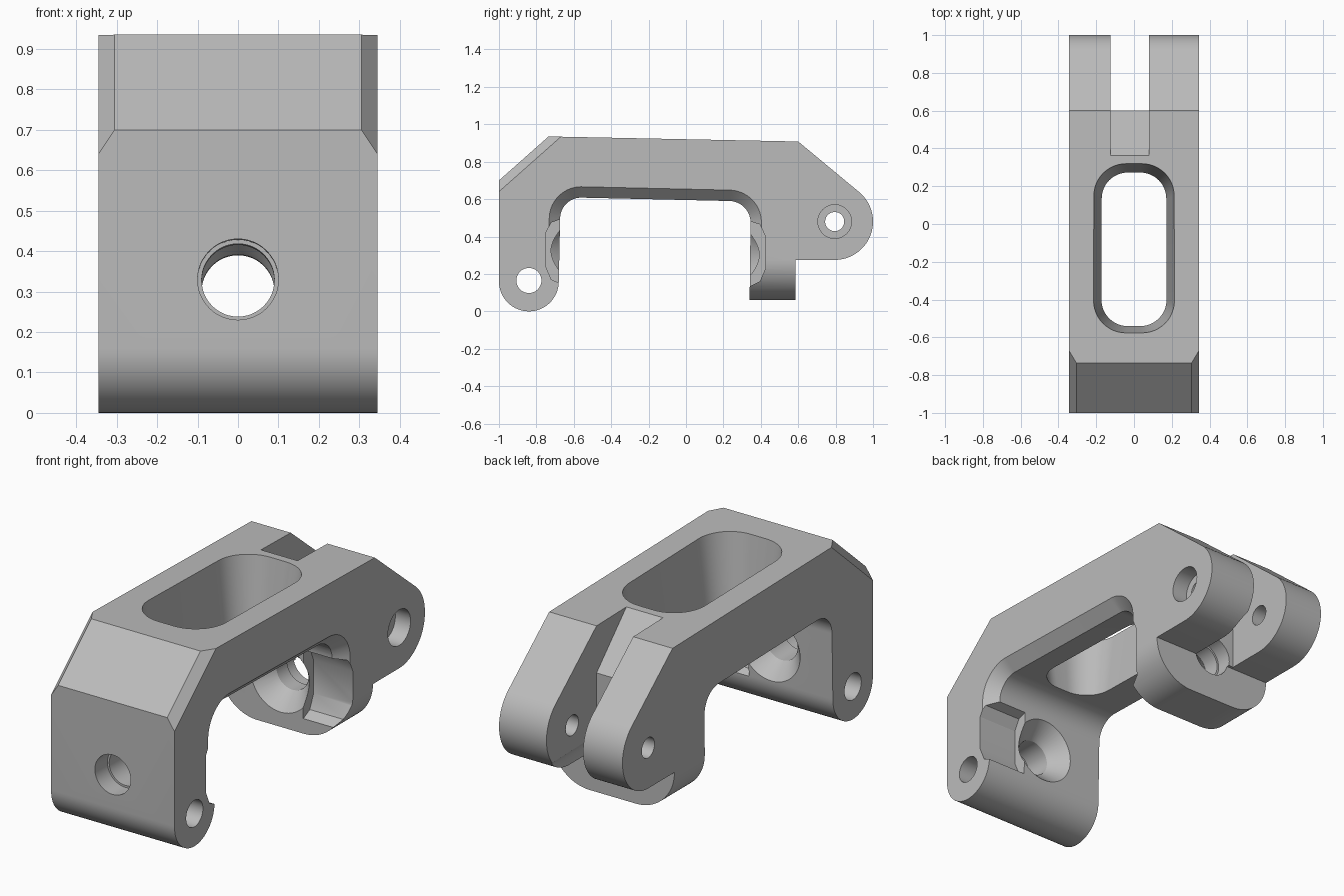
import bpy
import bmesh
from math import cos, sin, pi, radians
from mathutils import Vector

cube = bpy.data.objects.get("Cube")
if cube:
    bpy.data.objects.remove(cube)

HALF = 0.345  # half width of the bracket


def arc(cu, cv, r, a0, a1, n=20):
    """Points on an arc, angles in degrees."""
    steps = [radians(a0 + (a1 - a0) * i / n) for i in range(n + 1)]
    return [(cu + r * cos(a), cv + r * sin(a)) for a in steps]


def loft(name, loops):
    """Closed solid through matching loops of points."""
    bm = bmesh.new()
    rings = [[bm.verts.new(p) for p in loop] for loop in loops]
    n = len(rings[0])
    for a, b in zip(rings, rings[1:]):
        for i in range(n):
            j = (i + 1) % n
            bm.faces.new((a[i], a[j], b[j], b[i]))
    bm.faces.new(rings[0])
    bm.faces.new(rings[-1])
    bmesh.ops.recalc_face_normals(bm, faces=bm.faces[:])
    mesh = bpy.data.meshes.new(name)
    bm.to_mesh(mesh)
    bm.free()
    obj = bpy.data.objects.new(name, mesh)
    bpy.context.scene.collection.objects.link(obj)
    return obj


def prism_x(name, profile, x0, x1):
    return loft(name, [[(x, y, z) for y, z in profile] for x in (x0, x1)])


def prism_y(name, profile, y0, y1):
    return loft(name, [[(x, y, z) for x, z in profile] for y in (y0, y1)])


def rod_x(name, y, z, sections):
    """Stepped round cutter along x; sections are (x, radius)."""
    return loft(name, [[(x, u, v) for u, v in arc(y, z, r, 0, 360, 48)[:-1]]
                       for x, r in sections])


# Bracket side outline
outline = [(-1, 0.7), (-0.735, 0.935), (0.6, 0.908)]
outline += arc(0.795, 0.48, 0.205, 52, -90, 32)
outline += [(0.585, 0.275), (0.585, 0.06), (0.34, 0.06)]
outline += arc(0.23, 0.475, 0.115, 0, 90)
outline += arc(-0.56, 0.495, 0.113, 90, 180)
outline += arc(-0.84, 0.16, 0.16, 0, -180, 32)
body = prism_x("bracket_body", outline, -HALF, HALF)

# Corner chamfers beside the sloped front face
bm = bmesh.new()
bm.from_mesh(body.data)
for s in (-1, 1):
    point = Vector((s * 0.305, -1, 0.7))
    normal = Vector((s * 0.0159, -0.0094, 0.0106)).normalized()
    cut = bmesh.ops.bisect_plane(
        bm, geom=bm.verts[:] + bm.edges[:] + bm.faces[:], dist=1e-6,
        plane_co=point, plane_no=normal, clear_outer=True)
    edges = [e for e in cut["geom_cut"] if isinstance(e, bmesh.types.BMEdge)]
    bmesh.ops.holes_fill(bm, edges=edges, sides=0)
bmesh.ops.recalc_face_normals(bm, faces=bm.faces[:])
bm.to_mesh(body.data)
bm.free()

cutters = []


# Tapered rounded window in the top
def window_loop(z):
    t = (z - 0.6) / 0.32
    hx, y0, y1, r = 0.172 + 0.041 * t, -0.54 - 0.035 * t, 0.275 + 0.045 * t, 0.14 + 0.03 * t
    pts = (arc(hx - r, y1 - r, r, 0, 90, 12) + arc(r - hx, y1 - r, r, 90, 180, 12)
           + arc(r - hx, y0 + r, r, 180, 270, 12) + arc(hx - r, y0 + r, r, 270, 360, 12))
    return [(x, y, z) for x, y in pts]


cutters.append(loft("window_cutter", [window_loop(0.5), window_loop(1.0)]))

# Fork slot with a sloped floor
slot = [(0.33, 0.945), (0.6, 0.67), (0.6, 0.2), (1.1, 0.2), (1.1, 0.945)]
cutters.append(prism_x("fork_slot_cutter", slot, -0.125, 0.08))


# Flared edge of the inner opening, on one side only
def flare_loop(x, d):
    pts = arc(0.23, 0.475, 0.115 + d, 0, 90) + arc(-0.56, 0.495, 0.113 + d, 90, 180)
    pts = [(0.345 + d, 0.33)] + pts + [(-0.673 - d, 0.33)]
    return [(x, y, z) for y, z in pts]


cutters.append(loft("flare_cutter", [flare_loop(0.28, -0.005), flare_loop(0.355, 0.068)]))

# Rounded lower corners of the rear tab
for s in (-1, 1):
    corner = [(s * x, z) for x, z in arc(0.13, 0.275, 0.215, 0, -90)]
    corner += [(s * 0.13, 0), (s * 0.4, 0), (s * 0.4, 0.275)]
    cutters.append(prism_y("tab_corner_cutter", corner, 0.3, 0.6))

# Screw bore through both legs, countersunk on the inner faces
bore = [(-1.1, 0.1), (-0.9, 0.1), (-0.9, 0.09), (-0.765, 0.09), (-0.75, 0.1),
        (-0.67, 0.17), (0.34, 0.17), (0.42, 0.1), (0.435, 0.09),
        (0.52, 0.09), (0.52, 0.1), (1.1, 0.1)]
cutters.append(loft("bore_cutter", [
    [(x, y, z) for x, z in arc(0, 0.33 - 0.02 * (y + 1), r, 0, 360, 48)[:-1]]
    for y, r in bore]))

# Side pockets leading to the countersinks
pocket = [(-0.675, 0.15), (-0.72, 0.17), (-0.75, 0.24), (-0.75, 0.42),
          (-0.72, 0.475), (-0.672, 0.492), (0.345, 0.48), (0.395, 0.465),
          (0.425, 0.4), (0.425, 0.23), (0.395, 0.16), (0.345, 0.135)]
cutters.append(prism_x("pocket_cutter", pocket, 0.125, 0.4))

# Pin holes in the front leg and the fork
cutters.append(rod_x("leg_pin_cutter", -0.84, 0.165, [(-0.4, 0.067), (0.4, 0.067)]))
cutters.append(rod_x("fork_pin_cutter", 0.795, 0.48,
                     [(-0.4, 0.051), (0.26, 0.051), (0.26, 0.09), (0.4, 0.09)]))

# Cut the body
for c in cutters:
    c.hide_render = True
    mod = body.modifiers.new(c.name, 'BOOLEAN')
    mod.operation = 'DIFFERENCE'
    mod.solver = 'EXACT'
    mod.object = c
bpy.context.view_layer.update()
graph = bpy.context.evaluated_depsgraph_get()
result = bpy.data.meshes.new_from_object(body.evaluated_get(graph))
body.modifiers.clear()
body.data = result
for c in cutters:
    bpy.data.objects.remove(c)

# Material and shading
grey = bpy.data.materials.new("plain_grey")
grey.use_nodes = True
colour = (0.5, 0.5, 0.5, 1)
grey.diffuse_color = colour
grey.node_tree.nodes["Principled BSDF"].inputs["Base Color"].default_value = colour
body.data.materials.clear()
body.data.materials.append(grey)
for o in bpy.context.selected_objects:
    o.select_set(False)
body.select_set(True)
bpy.context.view_layer.objects.active = body
bpy.ops.object.shade_smooth_by_angle(angle=radians(25))
